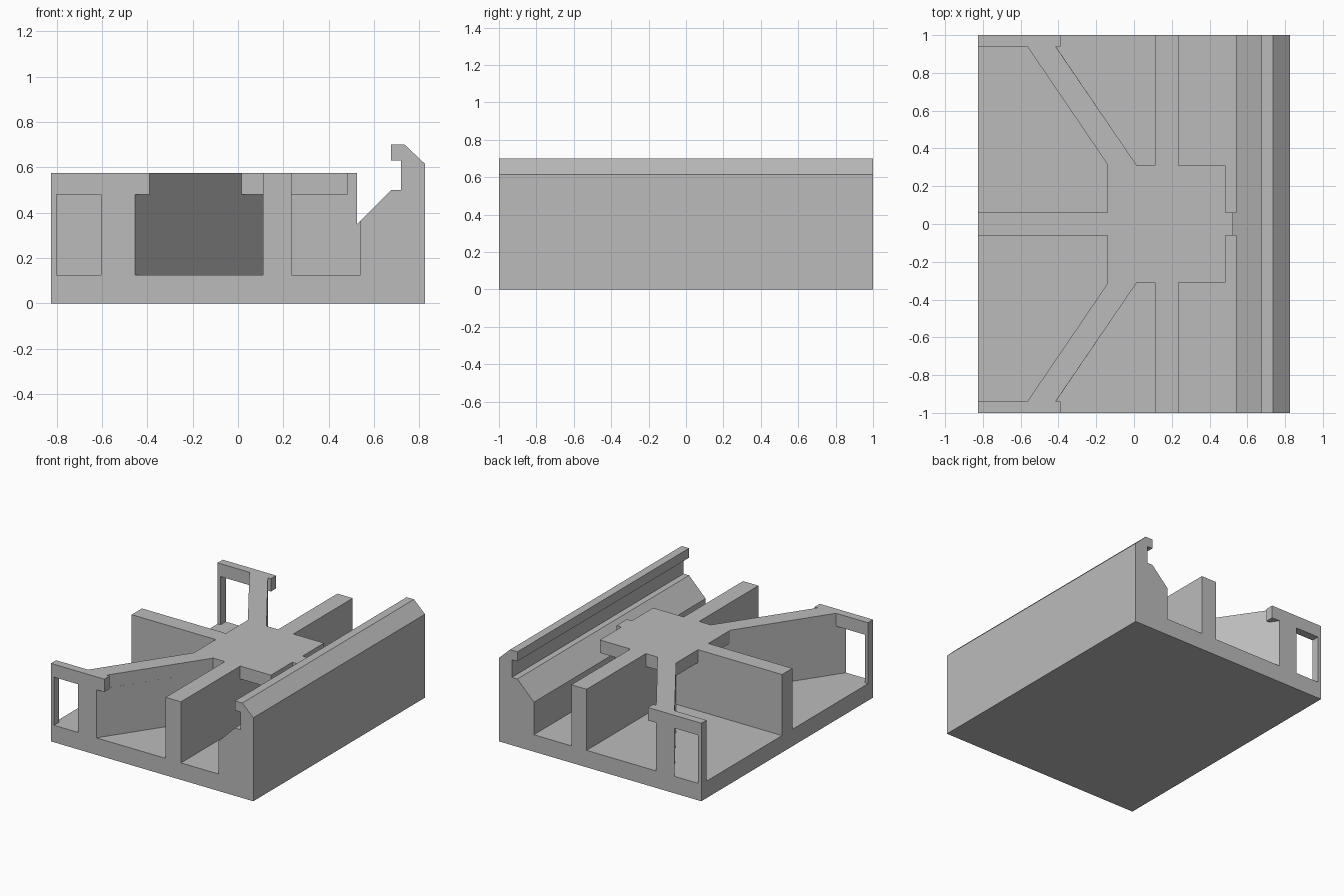
import bpy
import bmesh
from mathutils import Vector

cube = bpy.data.objects.get("Cube")
if cube:
    bpy.data.objects.remove(cube, do_unlink=True)

grey = bpy.data.materials.new("plain grey")
grey.use_nodes = True
color = (0.5, 0.5, 0.5, 1)
grey.diffuse_color = color
grey.node_tree.nodes["Principled BSDF"].inputs["Base Color"].default_value = color

# Main levels and half sizes
W, L = 0.825, 1.0
FLOOR, UNDER, TOP = 0.125, 0.48, 0.575
RIB = 0.06


def extrude(name, points, axis, low, high):
    """Solid from a closed profile: plan (x, y) along z, or section (x, z) along y."""
    def place(p, t):
        return (p[0], p[1], t) if axis == "z" else (p[0], t, p[1])
    bm = bmesh.new()
    face = bm.faces.new([bm.verts.new(place(p, low)) for p in points])
    out = bmesh.ops.extrude_face_region(bm, geom=[face])
    moved = [v for v in out["geom"] if isinstance(v, bmesh.types.BMVert)]
    shift = Vector(place((0, 0), high - low))
    bmesh.ops.translate(bm, vec=shift, verts=moved)
    bmesh.ops.recalc_face_normals(bm, faces=bm.faces[:])
    mesh = bpy.data.meshes.new(name)
    bm.to_mesh(mesh)
    bm.free()
    mesh.materials.append(grey)
    obj = bpy.data.objects.new(name, mesh)
    bpy.context.collection.objects.link(obj)
    return obj


def rect(x0, x1, y0, y1):
    return [(x0, y0), (x1, y0), (x1, y1), (x0, y1)]


# Floor slab
extrude("base_plate", rect(-W, W, -L, L), "z", 0, FLOOR)

# Hooked rail along the right-hand edge
extrude("hooked_rail", [
    (W, FLOOR), (W, 0.615), (0.735, 0.70), (0.675, 0.70), (0.675, 0.63),
    (0.72, 0.63), (0.72, 0.50), (0.675, 0.50), (0.54, 0.365), (0.54, FLOOR),
], "y", -L, L)

# Top layer: hub, rib tops and end frames in one symmetric outline
half = [
    (-W, RIB), (-0.14, RIB), (-0.14, 0.315), (-0.565, 0.94), (-W, 0.94),
    (-W, L), (-0.39, L), (-0.39, 0.94), (-0.415, 0.94), (0.015, 0.31),
    (0.11, 0.31), (0.11, L), (0.235, L), (0.235, 0.31), (0.485, 0.31),
    (0.485, RIB), (0.525, RIB),
]
extrude("top_hub", half + [(x, -y) for x, y in reversed(half)], "z", UNDER, TOP)

# Upright ribs below the top layer
extrude("long_rib", rect(0.11, 0.235, -L, L), "z", FLOOR, UNDER)
extrude("left_cross_rib", rect(-W, 0.11, -RIB, RIB), "z", FLOOR, UNDER)
extrude("right_cross_rib", [
    (0.235, FLOOR), (0.54, FLOOR), (0.54, 0.365), (0.525, 0.35),
    (0.525, UNDER), (0.235, UNDER),
], "y", -RIB, RIB)

# Diagonal walls and corner posts at both ends
for side, s in (("front", -1), ("back", 1)):
    wall = [(-0.605, L), (-0.455, L), (0.11, 0.17), (0.11, RIB), (0.034, RIB)]
    extrude(side + "_diagonal_wall", [(x, y * s) for x, y in wall], "z", FLOOR, UNDER)
    extrude(side + "_corner_post", rect(-W, -0.80, 0.94 * s, L * s), "z", FLOOR, UNDER)
